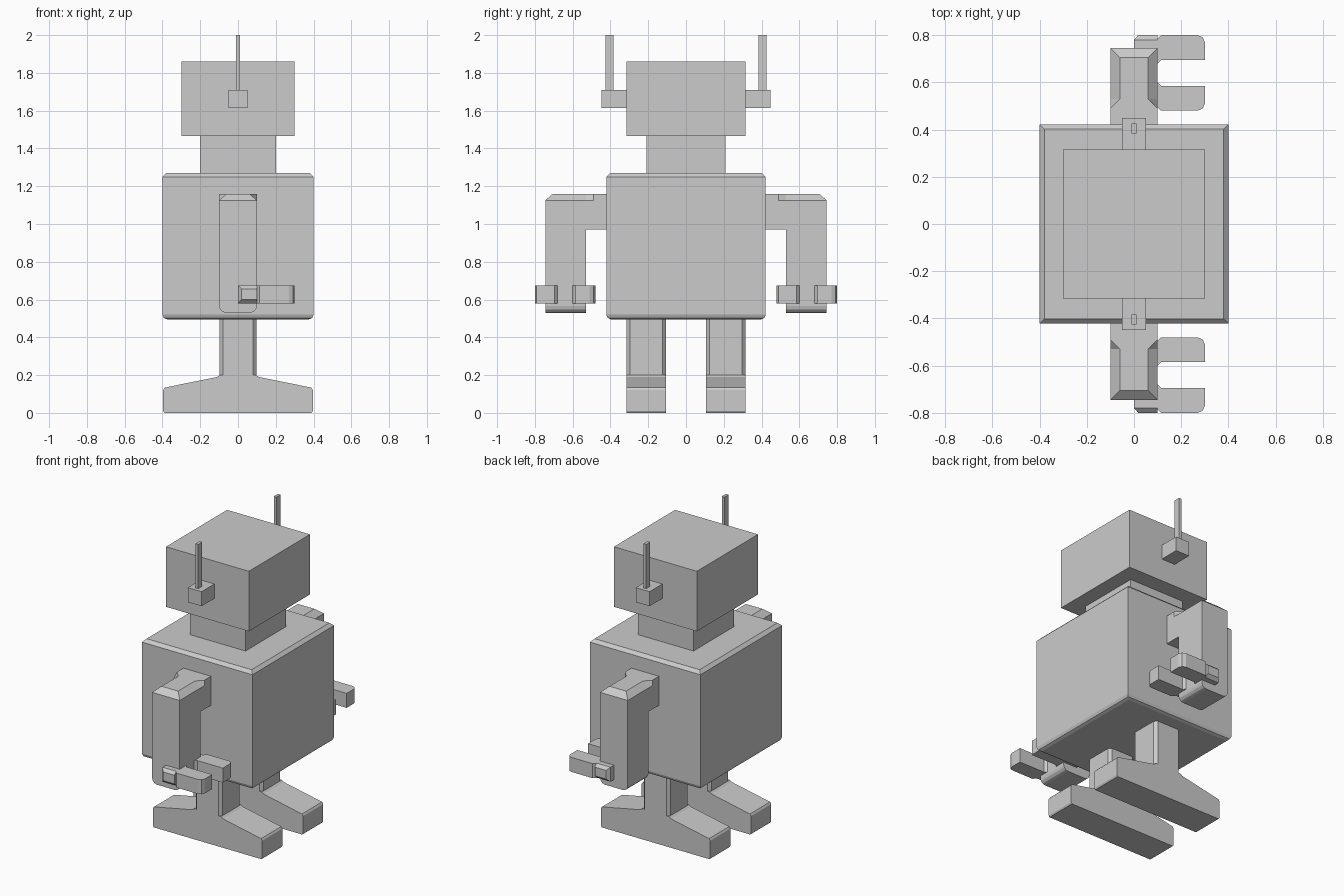
import bpy, bmesh
from mathutils import Vector

if "Cube" in bpy.data.objects:
    bpy.data.objects.remove(bpy.data.objects["Cube"])


def finish(name, bm):
    bmesh.ops.remove_doubles(bm, verts=bm.verts, dist=1e-5)
    bmesh.ops.recalc_face_normals(bm, faces=bm.faces)
    me = bpy.data.meshes.new(name)
    bm.to_mesh(me)
    bm.free()
    ob = bpy.data.objects.new(name, me)
    bpy.context.collection.objects.link(ob)
    return ob


def loft(name, rings):
    """Skin rings of equal point count and cap both ends."""
    bm = bmesh.new()
    rows = [[bm.verts.new(p) for p in r] for r in rings]
    n = len(rows[0])
    for a, b in zip(rows, rows[1:]):
        for i in range(n):
            j = (i + 1) % n
            bm.faces.new((a[i], a[j], b[j], b[i]))
    bm.faces.new(rows[0])
    bm.faces.new(rows[-1])
    return finish(name, bm)


def box(name, x0, x1, y0, y1, z0, z1, bevels=()):
    """Box; each bevel is (edge test on midpoint and direction, width, segments)."""
    bm = bmesh.new()
    bmesh.ops.create_cube(bm, size=1)
    y0, y1 = sorted((y0, y1))
    for v in bm.verts:
        v.co = Vector((x0 if v.co.x < 0 else x1, y0 if v.co.y < 0 else y1,
                       z0 if v.co.z < 0 else z1))
    for test, width, seg in bevels:
        edges = [e for e in bm.edges if test((e.verts[0].co + e.verts[1].co) / 2,
                                             e.verts[1].co - e.verts[0].co)]
        bmesh.ops.bevel(bm, geom=edges, offset=width, segments=seg,
                        profile=0.5, affect='EDGES')
    return finish(name, bm)


# Torso, neck and head
box("torso", -0.4, 0.4, -0.422, 0.422, 0.495, 1.27, [
    (lambda m, d: m.z > 1.269 and abs(d.z) < 1e-4, 0.02, 1),
    (lambda m, d: m.z < 0.496 and abs(d.z) < 1e-4, 0.025, 2)])
box("neck", -0.2, 0.2, -0.208, 0.208, 1.27, 1.467)
box("head", -0.3, 0.3, -0.316, 0.316, 1.467, 1.86)

for side, s in (("right", -1), ("left", 1)):
    # Ear block with antenna rod
    box(side + "_ear", -0.05, 0.05, s * 0.316, s * 0.448, 1.615, 1.71)
    box(side + "_antenna", -0.01, 0.01, s * 0.384, s * 0.426, 1.71, 2.0)

    # Shoulder: square at the torso, chamfered on top over the forearm
    rings = []
    for y, top_x, top_z in ((0.42, 0.1, 1.16), (0.49, 0.1, 1.16), (0.53, 0.06, 1.16),
                            (0.705, 0.06, 1.16), (0.745, 0.1, 1.125)):
        rings.append([(x, s * y, z) for x, z in (
            (-0.1, 0.97), (0.1, 0.97), (0.1, 1.125),
            (top_x, top_z), (-top_x, top_z), (-0.1, 1.125))])
    shoulder = loft(side + "_shoulder", rings)

    # Forearm with rounded lower edges
    box(side + "_forearm", -0.1, 0.1, s * 0.53, s * 0.745, 0.53, 0.97, [
        (lambda m, d: m.z < 0.531 and abs(d.y) > 0.1, 0.035, 3)])

    # Clamp hand: a wrist strip and a finger on both sides of the forearm
    for part, d in (("inner", -1), ("outer", 1)):
        def yy(off):
            return s * (0.64 + d * off)
        loft(f"{side}_{part}_wrist_strip", [
            [(x0, yy(o), z0), (0.1, yy(o), z0), (0.1, yy(o), z1), (x0, yy(o), z1)]
            for o, x0, z0, z1 in ((0.1, 0, 0.58, 0.675), (0.14, 0, 0.58, 0.675),
                                  (0.16, 0.018, 0.6, 0.657))])
        outline = [(0.1, 0.04), (0.115, 0.055), (0.3, 0.055), (0.3, 0.13),
                   (0.291, 0.151), (0.27, 0.16), (0.115, 0.16), (0.1, 0.145)]
        loft(f"{side}_{part}_finger",
             [[(x, yy(o), z) for x, o in outline] for z in (0.58, 0.675)])

    # Leg column with chamfered corners
    box(side + "_leg", -0.097, 0.097, s * 0.107, s * 0.315, 0.17, 0.5, [
        (lambda m, d: abs(d.z) > 0.1, 0.018, 1)])

    # Long foot sloping down to both ends
    half = [(0.39, 0), (0.396, 0.01), (0.396, 0.122), (0.388, 0.134),
            (0.11, 0.19), (0.097, 0.2)]
    profile = half + [(-x, z) for x, z in reversed(half)]
    loft(side + "_foot",
         [[(x, s * y, z) for x, z in profile] for y in (0.107, 0.315)])
